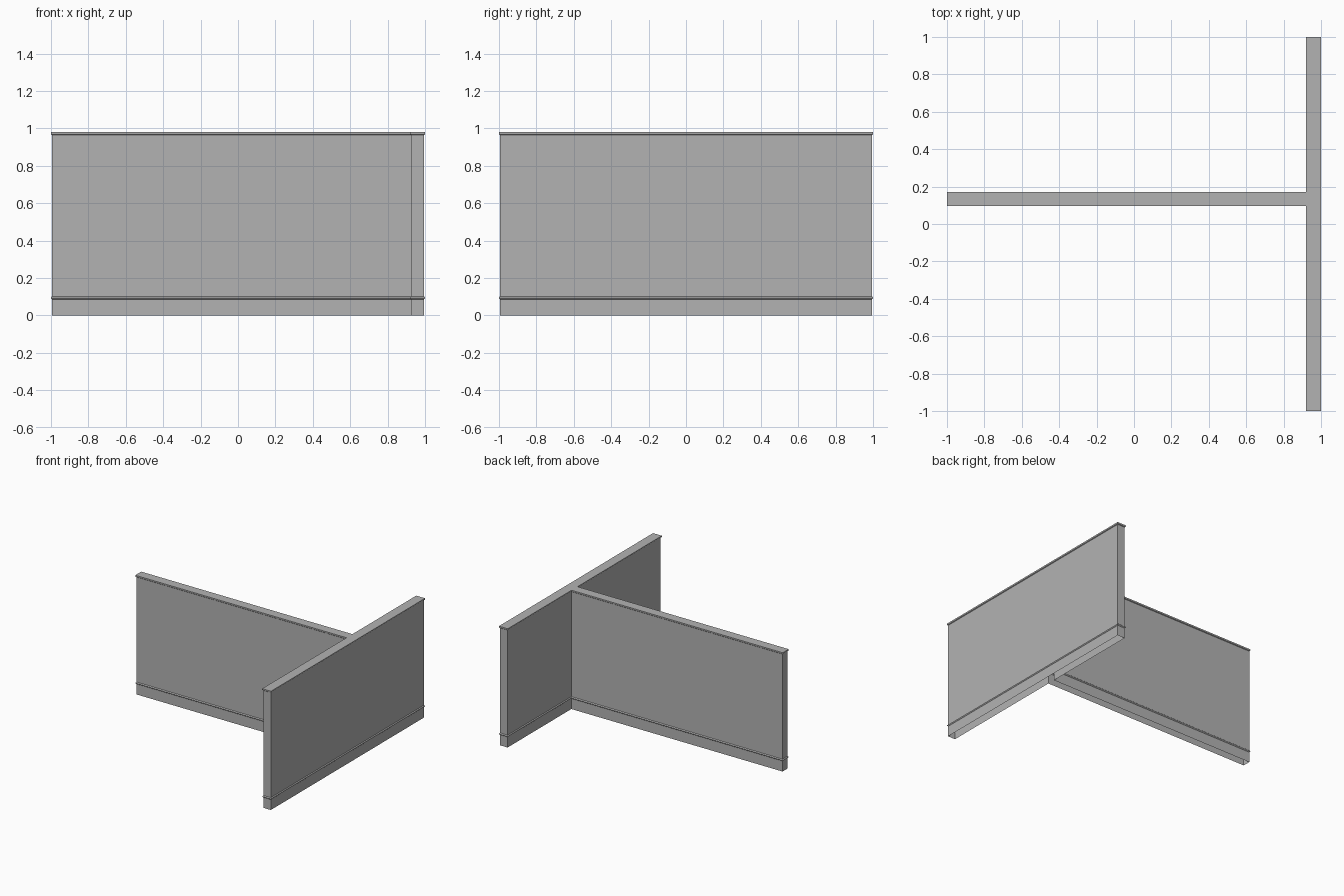
import bpy
import bmesh

# Remove the default object
cube = bpy.data.objects.get("Cube")
if cube:
    bpy.data.objects.remove(cube, do_unlink=True)

# Wall colour
GREY = (0.45, 0.45, 0.45, 1)
mat = bpy.data.materials.new("plain grey")
mat.use_nodes = True
mat.diffuse_color = GREY
mat.node_tree.nodes["Principled BSDF"].inputs["Base Color"].default_value = GREY

BAR_IN, STEM_FRONT, STEM_BACK = 0.92, 0.095, 0.172
LIP = 0.006


def outline(inset):
    """T-shaped plan, counter-clockwise, shrunk by the inset."""
    end = 1 - inset
    inner = BAR_IN + inset
    front, back = STEM_FRONT + inset, STEM_BACK - inset
    return [(end, -end), (end, end), (inner, end), (inner, back),
            (-end, back), (-end, front), (inner, front), (inner, -end)]


def bead(bottom, top):
    """Rounded moulding profile as (height, inset) pairs."""
    soft = (top - bottom) / 4
    return [(bottom, LIP), (bottom + soft, LIP / 4), (bottom + 2 * soft, 0),
            (top - soft, LIP / 4), (top, LIP)]


# Wall profile from floor to top: skirting, lower bead, panel, top lip
profile = [(0, LIP)] + bead(0.086, 0.102)
profile += [(0.964, LIP), (0.968, 0.001), (0.972, 0), (0.98, 0)]

# Loft the plan up the profile, open underneath and closed on top
bm = bmesh.new()
rings = [[bm.verts.new((x, y, z)) for x, y in outline(inset)]
         for z, inset in profile]
for low, high in zip(rings, rings[1:]):
    for i in range(len(low)):
        j = (i + 1) % len(low)
        bm.faces.new((low[i], low[j], high[j], high[i]))
bm.faces.new(rings[-1])

mesh = bpy.data.meshes.new("t_junction_wall")
bm.to_mesh(mesh)
bm.free()
mesh.materials.append(mat)
wall = bpy.data.objects.new("t_junction_wall", mesh)
bpy.context.collection.objects.link(wall)
